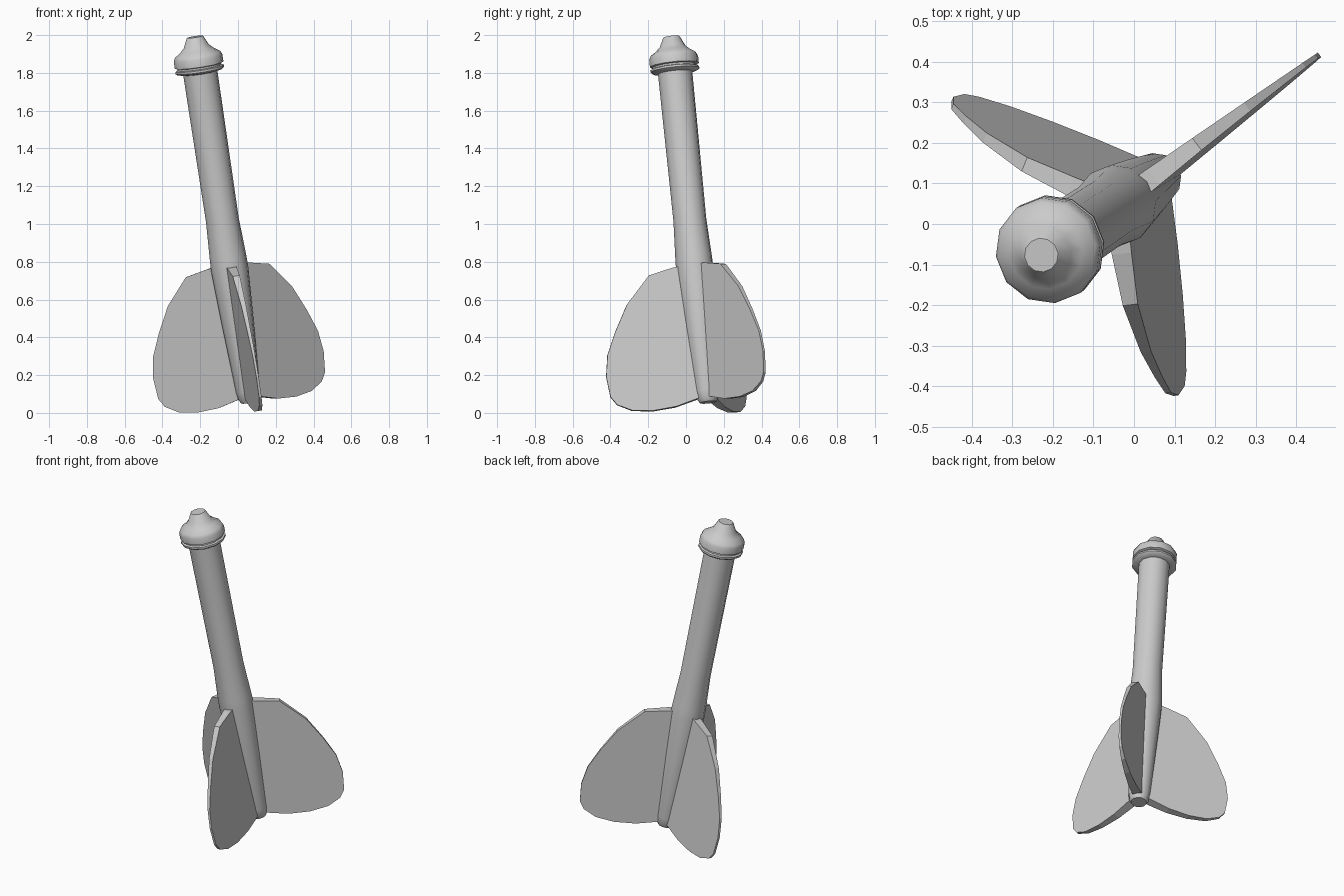
import bpy
import bmesh
import math
from mathutils import Matrix, Vector

cube = bpy.data.objects.get("Cube")
if cube:
    bpy.data.objects.remove(cube, do_unlink=True)

# One plain grey
grey = bpy.data.materials.new("plain grey")
grey.use_nodes = True
colour = (0.6, 0.6, 0.6, 1)
grey.diffuse_color = colour
grey.node_tree.nodes["Principled BSDF"].inputs["Base Color"].default_value = colour

# Leaning frame: z runs up the shaft, x points along the rear fin
up = Vector((-0.15, -0.10, 1)).normalized()
angle = math.radians(37)
flat = Vector((math.cos(angle), math.sin(angle), 0))
out = (flat - up * flat.dot(up)).normalized()
side = up.cross(out)
lean = Matrix((out, side, up)).transposed().to_4x4()
lean.translation = (0.062, 0.117, 0.056)


def finish(name, bm, turn=0, smooth=False):
    bmesh.ops.recalc_face_normals(bm, faces=bm.faces)
    bm.transform(lean @ Matrix.Rotation(math.radians(turn), 4, 'Z'))
    mesh = bpy.data.meshes.new(name)
    bm.to_mesh(mesh)
    bm.free()
    mesh.materials.append(grey)
    obj = bpy.data.objects.new(name, mesh)
    bpy.context.collection.objects.link(obj)
    if smooth:
        bpy.ops.object.select_all(action='DESELECT')
        obj.select_set(True)
        bpy.context.view_layer.objects.active = obj
        bpy.ops.object.shade_smooth_by_angle(angle=math.radians(35))
    return obj


def lathe(name, profile, sides=12):
    """Closed solid from (radius, height) rings."""
    bm = bmesh.new()
    rings = []
    for r, h in profile:
        rings.append([bm.verts.new((r * math.cos(math.tau * i / sides),
                                    r * math.sin(math.tau * i / sides), h))
                      for i in range(sides)])
    for a, b in zip(rings, rings[1:]):
        for i in range(sides):
            j = (i + 1) % sides
            bm.faces.new((a[i], a[j], b[j], b[i]))
    bm.faces.new(rings[0][::-1])
    bm.faces.new(rings[-1])
    return finish(name, bm, smooth=True)


# Shaft: tapered tail, slight swelling at the fins, straight upper tube
lathe("shaft", [(0.045, 0), (0.057, 0.02), (0.064, 0.06), (0.085, 0.42),
                (0.1, 0.72), (0.098, 0.78), (0.088, 0.98), (0.092, 1.79)])

# Cap: lower flange, groove, rim, shoulder and blunt tip
lathe("cap", [(0.09, 1.772), (0.122, 1.778), (0.131, 1.786), (0.131, 1.797),
              (0.118, 1.801), (0.118, 1.81), (0.131, 1.814), (0.131, 1.853),
              (0.122, 1.872), (0.092, 1.892), (0.068, 1.915), (0.046, 1.962),
              (0.042, 1.966)])

# Fins: rounded wedges, thick at the root and thin at the edge
outline = [(0.03, 0.74), (0.12, 0.73), (0.25, 0.7), (0.38, 0.556),
           (0.456, 0.416), (0.51, 0.294), (0.528, 0.18), (0.516, 0.07),
           (0.485, 0.025), (0.408, -0.012), (0.298, -0.023),
           (0.173, -0.011), (0.065, 0.019), (0.03, 0.03)]


def fin(name, turn):
    bm = bmesh.new()
    left, right = [[bm.verts.new((r, s * (0.03 - 0.045 * r), h))
                    for r, h in outline] for s in (1, -1)]
    bm.faces.new(left)
    bm.faces.new(right[::-1])
    for i in range(len(outline)):
        j = (i + 1) % len(outline)
        bm.faces.new((left[i], right[i], right[j], left[j]))
    return finish(name, bm, turn)


for fin_name, fin_turn in (("rear_fin", 0), ("right_fin", 120), ("front_fin", 240)):
    fin(fin_name, fin_turn)
